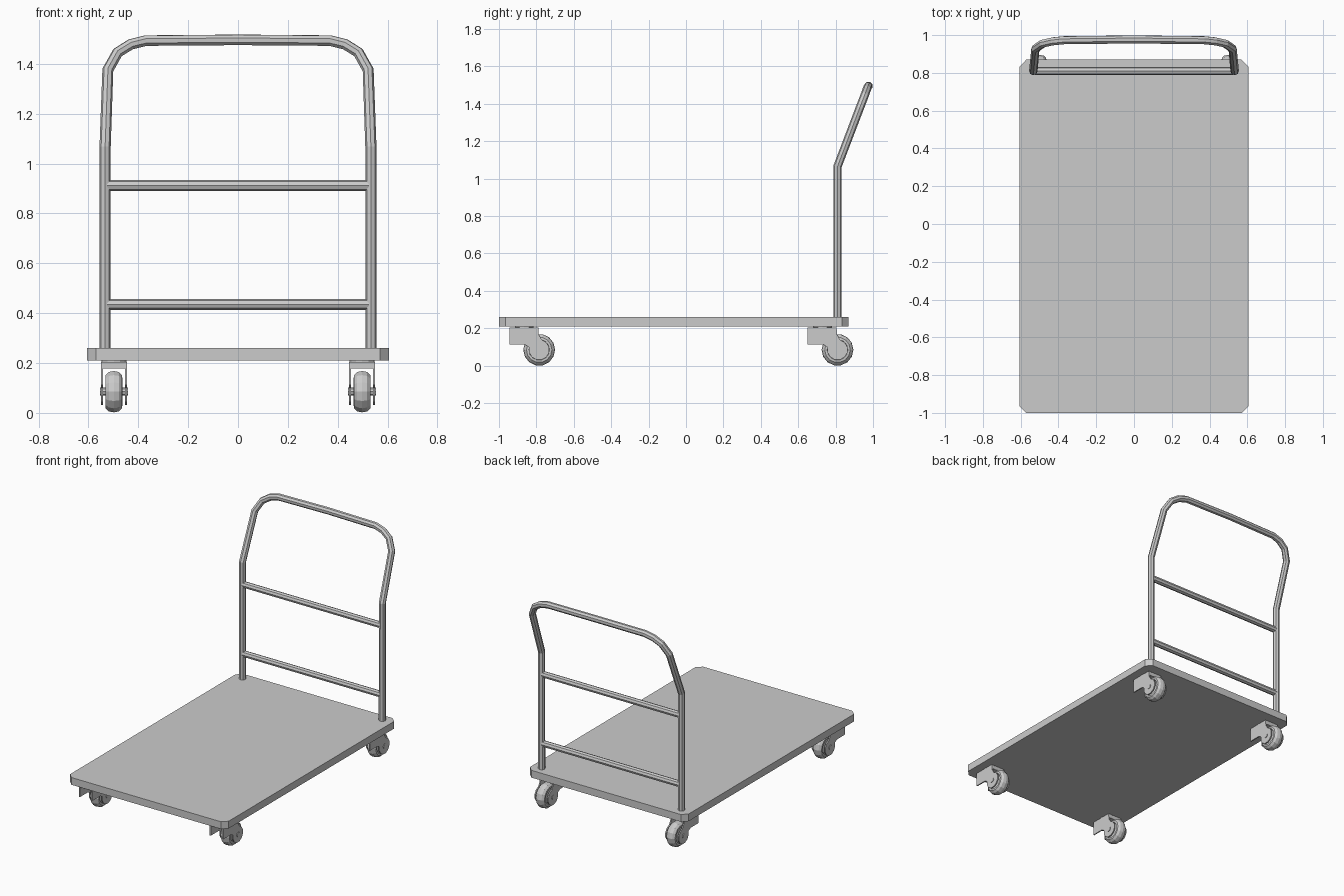
import bpy, bmesh, math
from mathutils import Vector

if "Cube" in bpy.data.objects:
    bpy.data.objects.remove(bpy.data.objects["Cube"])


def add_mesh(name, bm):
    bmesh.ops.recalc_face_normals(bm, faces=bm.faces[:])
    me = bpy.data.meshes.new(name)
    bm.to_mesh(me)
    bm.free()
    ob = bpy.data.objects.new(name, me)
    bpy.context.collection.objects.link(ob)
    return ob


def extrude_profile(name, pts, vec):
    """Closed 3D outline extruded along vec."""
    bm = bmesh.new()
    face = bm.faces.new([bm.verts.new(p) for p in pts])
    res = bmesh.ops.extrude_face_region(bm, geom=[face])
    new = [g for g in res['geom'] if isinstance(g, bmesh.types.BMVert)]
    bmesh.ops.translate(bm, verts=new, vec=Vector(vec))
    # keep both caps closed
    bm.verts.ensure_lookup_table()
    n = len(pts)
    start = [bm.verts[i] for i in range(n)]
    if bm.faces.get(start) is None:
        bm.faces.new(start)
    return add_mesh(name, bm)


def lathe_x(name, profile, center, segs):
    """Profile of (x, radius) revolved around the x axis."""
    bm = bmesh.new()
    rings = []
    for x, r in profile:
        rings.append([bm.verts.new((center[0] + x,
                                    center[1] + r * math.cos(2 * math.pi * i / segs),
                                    center[2] + r * math.sin(2 * math.pi * i / segs)))
                      for i in range(segs)])
    for a, b in zip(rings, rings[1:]):
        for i in range(segs):
            j = (i + 1) % segs
            bm.faces.new((a[i], a[j], b[j], b[i]))
    bm.faces.new(rings[0])
    bm.faces.new(rings[-1])
    return add_mesh(name, bm)


def box(name, x0, x1, y0, y1, z0, z1):
    pts = [(x0, y0, z0), (x1, y0, z0), (x1, y1, z0), (x0, y1, z0)]
    return extrude_profile(name, pts, (0, 0, z1 - z0))


def tube(name, pts, radius):
    cu = bpy.data.curves.new(name, 'CURVE')
    cu.dimensions = '3D'
    cu.bevel_depth = radius
    cu.bevel_resolution = 2
    cu.use_fill_caps = True
    sp = cu.splines.new('POLY')
    sp.use_smooth = False
    sp.points.add(len(pts) - 1)
    for p, co in zip(sp.points, pts):
        p.co = (*co, 1)
    ob = bpy.data.objects.new(name, cu)
    bpy.context.collection.objects.link(ob)
    bpy.ops.object.select_all(action='DESELECT')
    ob.select_set(True)
    bpy.context.view_layer.objects.active = ob
    bpy.ops.object.convert(target='MESH')
    return ob


# Deck with clipped corners
c, w, y0, y1 = 0.035, 0.605, -1.0, 0.87
deck = [(-w + c, y0), (w - c, y0), (w, y0 + c), (w, y1 - c),
        (w - c, y1), (-w + c, y1), (-w, y1 - c), (-w, y0 + c)]
extrude_profile("deck", [(x, y, 0.21) for x, y in deck], (0, 0, 0.05))

# Push handle: one bent tube, mirrored from its right half
half = [(0.533, 0.81, 0.25), (0.533, 0.81, 1.065), (0.522, 0.928, 1.375),
        (0.483, 0.955, 1.445), (0.43, 0.967, 1.478), (0.37, 0.973, 1.493)]
path = half + [(0, 0.977, 1.496)] + [(-x, y, z) for x, y, z in reversed(half)]
tube("push_handle", path, 0.0225)

# Cross rails
for name, z in (("lower_rail", 0.435), ("upper_rail", 0.912)):
    tube(name, [(-0.525, 0.81, z), (0.525, 0.81, z)], 0.0215)


# Casters
def caster(tag, cx, cy):
    cz = 0.085
    # tyre and hub
    lathe_x(tag + "_wheel",
            [(-0.027, 0.05), (-0.034, 0.056), (-0.033, 0.068), (-0.02, 0.081), (0, 0.085),
             (0.02, 0.081), (0.033, 0.068), (0.034, 0.056), (0.027, 0.05)],
            (cx, cy, cz), 14)
    lathe_x(tag + "_axle", [(-0.056, 0.016), (0.056, 0.016)], (cx, cy, cz), 8)
    # fork cheeks with a rounded end around the axle
    arc = [(cy + 0.055 * math.cos(math.radians(a)), cz + 0.055 * math.sin(math.radians(a)))
           for a in range(75, -196, -30)]
    prof = [(cy - 0.16, 0.205), (cy - 0.005, 0.205), (cy - 0.002, 0.165)] + arc \
        + [(cy - 0.075, 0.112), (cy - 0.16, 0.112)]
    for side, x in (("left", cx - 0.052), ("right", cx + 0.044)):
        extrude_profile(f"{tag}_fork_{side}", [(x, y, z) for y, z in prof], (0.008, 0, 0))
    # fork crown and swivel disc
    box(tag + "_fork_crown", cx - 0.052, cx + 0.052, cy - 0.16, cy - 0.005, 0.178, 0.205)
    bm = bmesh.new()
    bmesh.ops.create_cone(bm, cap_ends=True, segments=12, radius1=0.05, radius2=0.05, depth=0.016)
    bmesh.ops.translate(bm, verts=bm.verts[:], vec=(cx, cy - 0.08, 0.206))
    add_mesh(tag + "_swivel", bm)


for side, x in (("left", -0.498), ("right", 0.498)):
    for end, y in (("front", -0.785), ("rear", 0.81)):
        caster(f"{end}_{side}_caster", x, y)
